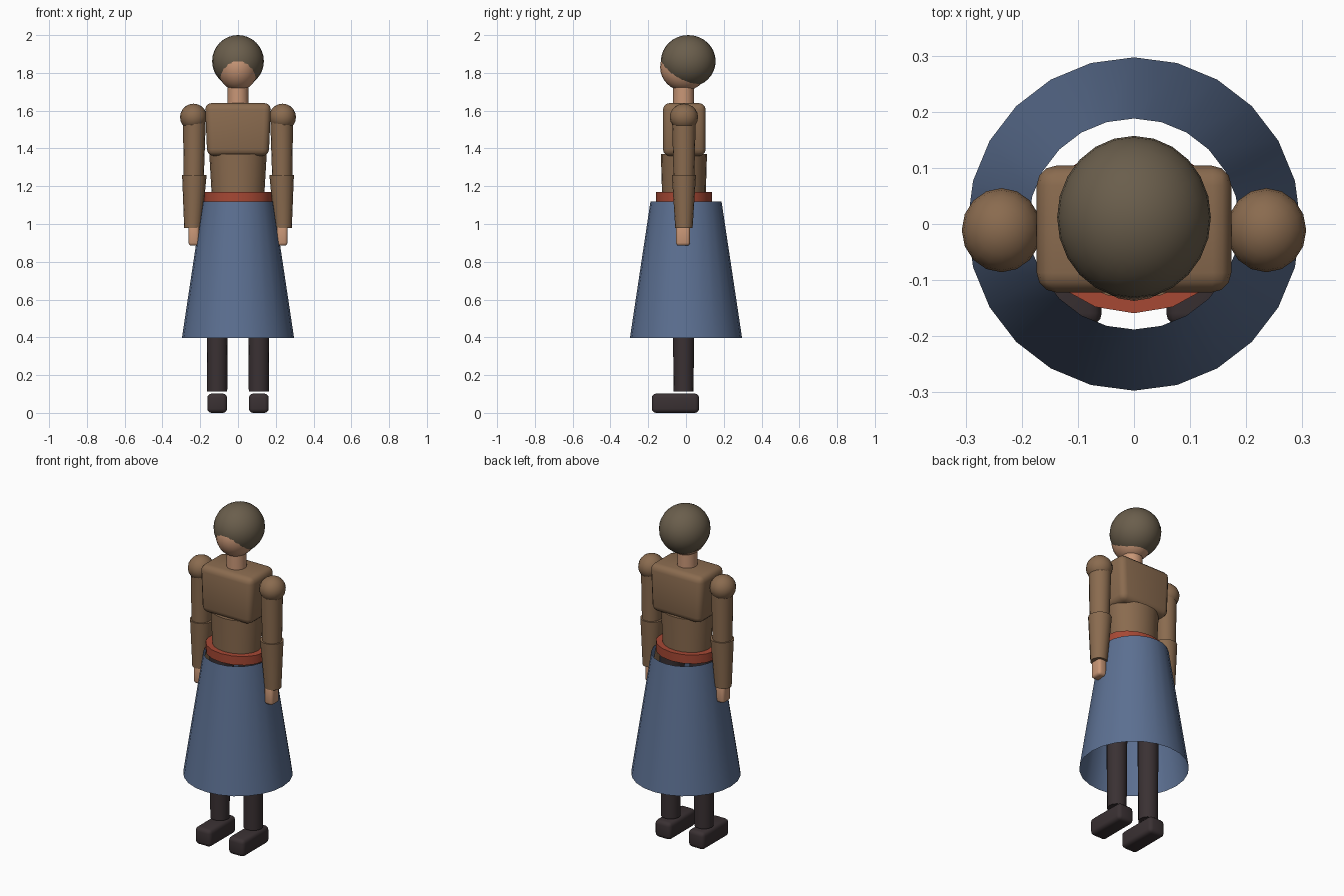
import bpy, bmesh, math
from mathutils import Matrix

if "Cube" in bpy.data.objects:
    bpy.data.objects.remove(bpy.data.objects["Cube"])


def srgb(r, g, b):
    return tuple(((c / 255 + 0.055) / 1.055) ** 2.4 for c in (r, g, b)) + (1.0,)


def material(name, r, g, b):
    m = bpy.data.materials.new(name)
    m.diffuse_color = srgb(r, g, b)
    m.use_nodes = True
    m.node_tree.nodes["Principled BSDF"].inputs["Base Color"].default_value = m.diffuse_color
    return m


TUNIC = material("brown tunic", 138, 107, 79)
SKIN = material("skin", 200, 150, 118)
HAIR = material("dark hair", 106, 94, 76)
SKIRT = material("blue cloth", 92, 112, 146)
BELT = material("red belt", 166, 72, 52)
LEATHER = material("dark leather", 58, 49, 51)


def finish(name, bm, mat):
    mesh = bpy.data.meshes.new(name)
    bm.to_mesh(mesh)
    bm.free()
    mesh.materials.append(mat)
    ob = bpy.data.objects.new(name, mesh)
    bpy.context.collection.objects.link(ob)
    bpy.ops.object.select_all(action='DESELECT')
    ob.select_set(True)
    bpy.context.view_layer.objects.active = ob
    bpy.ops.object.shade_smooth_by_angle(angle=math.radians(40))
    return ob


def ball(name, centre, radii, mat, segs=24, rings=16):
    bm = bmesh.new()
    bmesh.ops.create_uvsphere(
        bm, u_segments=segs, v_segments=rings, radius=1,
        matrix=Matrix.Translation(centre) @ Matrix.Diagonal((*radii, 1)))
    return finish(name, bm, mat)


def tube(name, low, high, mat, segs=16, caps=True):
    """Tapered oval tube; each end is (x, y, z, x radius, y radius)."""
    bm = bmesh.new()
    rings = []
    for x, y, z, rx, ry in (low, high):
        angles = [2 * math.pi * i / segs for i in range(segs)]
        rings.append([bm.verts.new((x + rx * math.sin(a), y - ry * math.cos(a), z))
                      for a in angles])
    for i in range(segs):
        j = (i + 1) % segs
        bm.faces.new((rings[0][i], rings[0][j], rings[1][j], rings[1][i]))
    if caps:
        bm.faces.new(rings[0][::-1])
        bm.faces.new(rings[1])
    return finish(name, bm, mat)


def rounded_box(name, centre, size, bevel, mat, taper=1.0):
    """Bevelled box whose lower end is narrowed by taper."""
    bm = bmesh.new()
    bmesh.ops.create_cube(bm, size=1)
    for v in bm.verts:
        k = taper if v.co.z < 0 else 1.0
        v.co = [centre[i] + v.co[i] * size[i] * (k if i == 0 else 1) for i in range(3)]
    bmesh.ops.bevel(bm, geom=bm.edges[:], offset=bevel, segments=3,
                    profile=0.5, affect='EDGES')
    return finish(name, bm, mat)


MID = -0.011  # depth of the body axis

# Head, hair and neck
ball("head", (0, -0.01, 1.83), (0.108, 0.127, 0.125), SKIN)
ball("hair", (0, 0.012, 1.862), (0.137, 0.145, 0.138), HAIR)
tube("neck", (0, -0.013, 1.62, 0.056, 0.056), (0, -0.013, 1.76, 0.054, 0.054), SKIN)

# Torso
rounded_box("chest", (0, -0.009, 1.5), (0.35, 0.226, 0.28), 0.035, TUNIC, 0.93)
tube("waist", (0, MID, 1.13, 0.138, 0.115), (0, MID, 1.37, 0.152, 0.122), TUNIC, 20)
tube("belt", (0, MID, 1.118, 0.18, 0.148), (0, MID, 1.17, 0.18, 0.148), BELT)

# Open flared skirt
tube("skirt", (0, 0, 0.396, 0.297, 0.297), (0, 0, 1.12, 0.188, 0.188), SKIRT, 24, caps=False)

# Arms and legs on both sides
for side, s in (("left", 1), ("right", -1)):
    ball(side + "_shoulder", (s * 0.236, MID, 1.566), (0.071, 0.075, 0.071), TUNIC, 16, 10)
    tube(side + "_upper_arm", (s * 0.234, MID, 1.24, 0.053, 0.055),
         (s * 0.231, MID, 1.57, 0.061, 0.063), TUNIC)
    tube(side + "_forearm", (s * 0.239, MID, 0.98, 0.046, 0.046),
         (s * 0.231, MID, 1.26, 0.065, 0.064), TUNIC)
    rounded_box(side + "_hand", (s * 0.234, -0.016, 0.938), (0.056, 0.074, 0.106), 0.016, SKIN)
    tube(side + "_lower_leg", (s * 0.11, -0.013, 0.112, 0.053, 0.053),
         (s * 0.11, -0.013, 0.6, 0.057, 0.057), LEATHER)
    tube(side + "_thigh", (s * 0.11, -0.013, 0.6, 0.057, 0.057),
         (s * 0.095, -0.013, 1.118, 0.07, 0.07), LEATHER)
    rounded_box(side + "_shoe", (s * 0.11, -0.056, 0.051), (0.105, 0.25, 0.102), 0.022, LEATHER)
